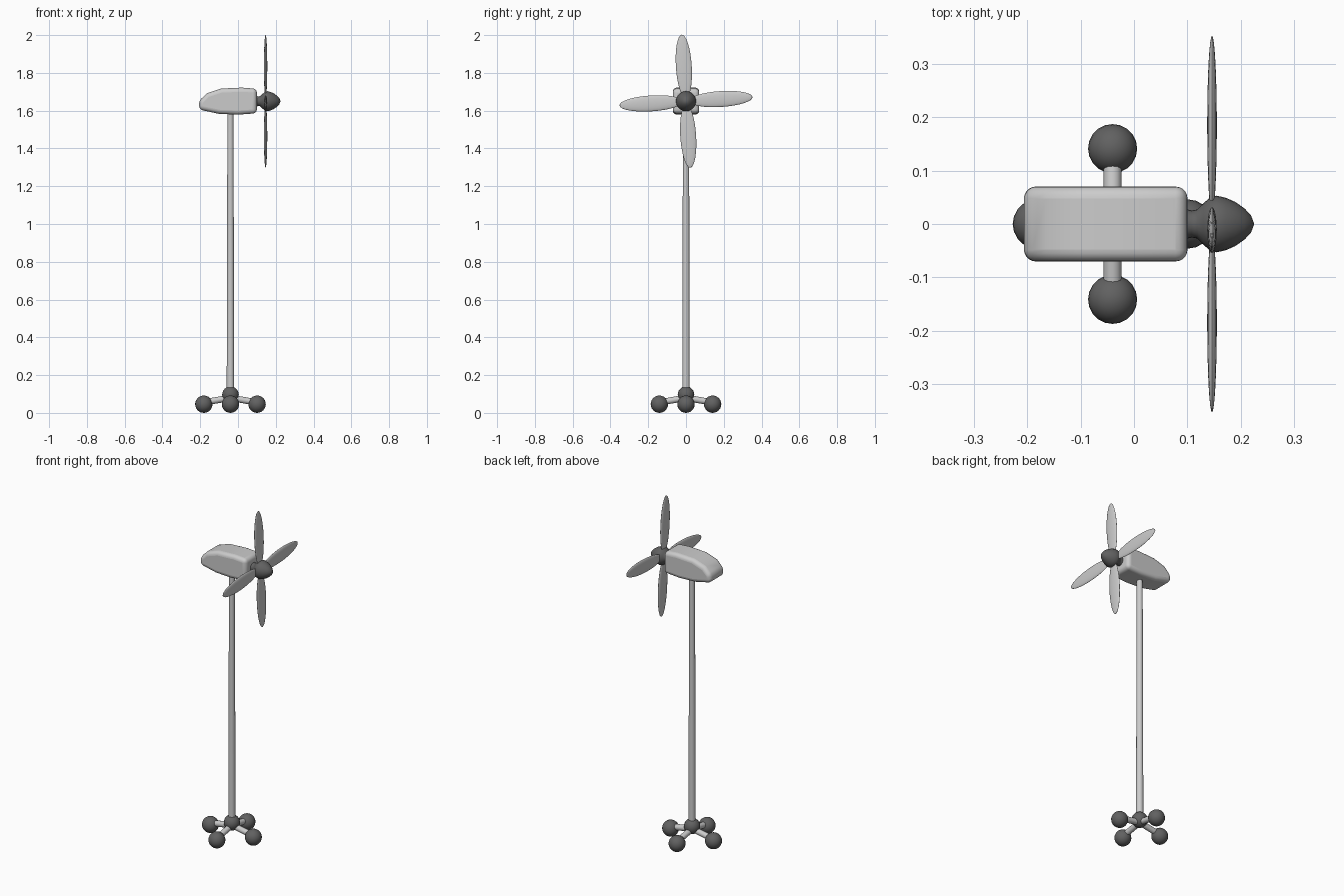
import bpy, bmesh, math
from mathutils import Vector, Matrix

if "Cube" in bpy.data.objects:
    bpy.data.objects.remove(bpy.data.objects["Cube"])

TX = -0.04      # tower axis
HX, HZ = 0.146, 1.65   # rotor centre

dark = bpy.data.materials.new("dark_grey")
dark.diffuse_color = (0.12, 0.12, 0.12, 1)
dark.use_nodes = True
dark.node_tree.nodes["Principled BSDF"].inputs["Base Color"].default_value = dark.diffuse_color


def make(name, bm, mat=None, angle=60):
    bmesh.ops.recalc_face_normals(bm, faces=bm.faces)
    me = bpy.data.meshes.new(name)
    bm.to_mesh(me)
    bm.free()
    ob = bpy.data.objects.new(name, me)
    bpy.context.collection.objects.link(ob)
    if mat:
        me.materials.append(mat)
    bpy.ops.object.select_all(action='DESELECT')
    ob.select_set(True)
    bpy.context.view_layer.objects.active = ob
    bpy.ops.object.shade_smooth_by_angle(angle=math.radians(angle))
    return ob


def ball(name, loc, r):
    bm = bmesh.new()
    bmesh.ops.create_uvsphere(bm, u_segments=20, v_segments=12, radius=r,
                              matrix=Matrix.Translation(loc))
    return make(name, bm, dark)


def rod(name, a, b, r1, r2, sides=16):
    a, b = Vector(a), Vector(b)
    d = b - a
    m = Matrix.Translation((a + b) / 2) @ d.to_track_quat('Z', 'Y').to_matrix().to_4x4()
    bm = bmesh.new()
    bmesh.ops.create_cone(bm, cap_ends=True, segments=sides, radius1=r1,
                          radius2=r2, depth=d.length, matrix=m)
    return make(name, bm)


# tower and its foot: centre ball plus four arms ending in balls
rod("tower", (TX, 0, 0.08), (TX, 0, 1.61), 0.02, 0.016)
ball("base_centre_ball", (TX, 0, 0.096), 0.044)
for i in range(4):
    a = i * math.pi / 2
    c, s = math.cos(a), math.sin(a)
    foot = (TX + 0.141 * c, 0.141 * s, 0.046)
    rod(f"base_arm_{i + 1}", (TX, 0, 0.08), (foot[0], foot[1], 0.055), 0.017, 0.017, 12)
    ball(f"base_foot_{i + 1}", foot, 0.046)

# nacelle: side profile extruded across y, all edges rounded
side = [(-0.206, 1.606), (-0.206, 1.652), (-0.165, 1.692), (-0.09, 1.717), (0.02, 1.722),
        (0.10, 1.716), (0.10, 1.586), (0.0, 1.579), (-0.10, 1.583)]
bm = bmesh.new()
face = bm.faces.new([bm.verts.new((x, -0.07, z)) for x, z in side])
ext = bmesh.ops.extrude_face_region(bm, geom=[face])
bmesh.ops.translate(bm, vec=(0, 0.14, 0),
                    verts=[v for v in ext["geom"] if isinstance(v, bmesh.types.BMVert)])
nacelle = make("nacelle", bm)
bev = nacelle.modifiers.new("round", 'BEVEL')
bev.width = 0.022
bev.segments = 5
bev.limit_method = 'ANGLE'
bev.angle_limit = math.radians(35)

# spinner: lathed profile along x
prof = [(0.09, 0.03), (0.108, 0.025), (0.118, 0.027), (0.13, 0.039), (0.143, 0.05),
        (0.155, 0.053), (0.172, 0.049), (0.19, 0.041), (0.207, 0.029), (0.219, 0.016), (0.225, 0)]
bm = bmesh.new()
vs = [bm.verts.new((x, 0, HZ + r)) for x, r in prof]
es = [bm.edges.new(p) for p in zip(vs, vs[1:])]
bmesh.ops.spin(bm, geom=vs + es, cent=(0, 0, HZ), axis=(1, 0, 0),
               angle=2 * math.pi, steps=24)
bmesh.ops.remove_doubles(bm, verts=bm.verts, dist=1e-4)
make("spinner", bm, dark)

# four flattened ellipsoid blades, turned slightly off the axes
for i in range(4):
    bm = bmesh.new()
    bmesh.ops.create_uvsphere(bm, u_segments=20, v_segments=16, radius=1)
    m = (Matrix.Translation((HX, 0, HZ))
         @ Matrix.Rotation(math.radians(3.6) + i * math.pi / 2, 4, 'X')
         @ Matrix.Translation((0, 0, 0.185))
         @ Matrix.Diagonal((0.009, 0.042, 0.168, 1)))
    bmesh.ops.transform(bm, matrix=m, verts=bm.verts)
    make(f"blade_{i + 1}", bm)
